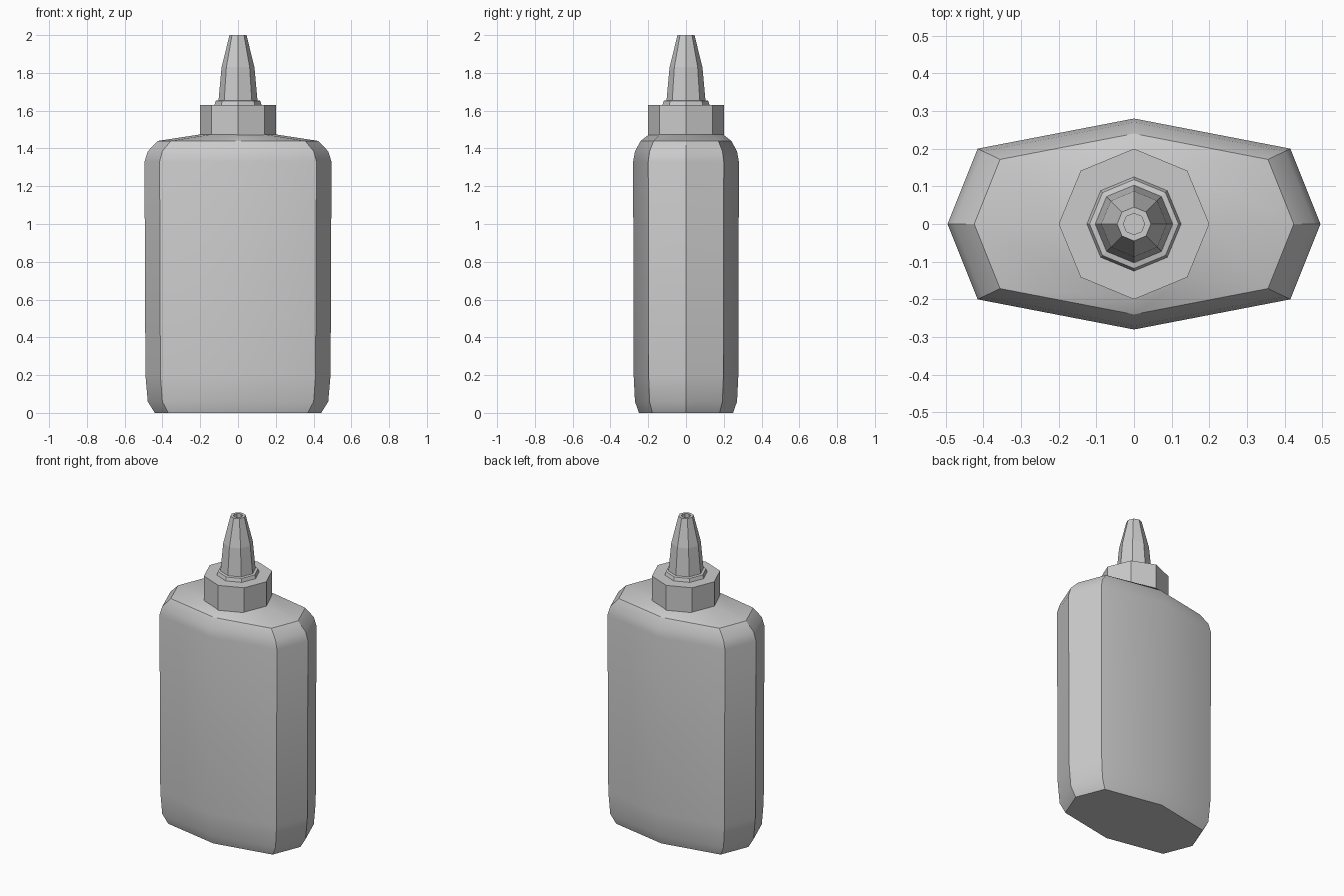
import bpy, bmesh
from math import pi, cos, sin, radians

if "Cube" in bpy.data.objects:
    bpy.data.objects.remove(bpy.data.objects["Cube"])


def loft(name, rings, smooth=False):
    """Skin a stack of 8-sided rings and cap both ends."""
    bm = bmesh.new()
    loops = [[bm.verts.new(p) for p in ring] for ring in rings]
    for a, b in zip(loops, loops[1:]):
        for i in range(8):
            j = (i + 1) % 8
            bm.faces.new((a[i], a[j], b[j], b[i]))
    bm.faces.new(loops[0][::-1])
    bm.faces.new(loops[-1])
    bmesh.ops.recalc_face_normals(bm, faces=bm.faces)
    mesh = bpy.data.meshes.new(name)
    bm.to_mesh(mesh)
    bm.free()
    obj = bpy.data.objects.new(name, mesh)
    bpy.context.collection.objects.link(obj)
    if smooth:
        bpy.ops.object.select_all(action='DESELECT')
        obj.select_set(True)
        bpy.context.view_layer.objects.active = obj
        bpy.ops.object.shade_smooth_by_angle(angle=radians(30))
    return obj


def octagon(r, z):
    return [(r * cos(i * pi / 4), r * sin(i * pi / 4), z) for i in range(8)]


def body_ring(scale, z):
    outline = [(.495, 0), (.415, .2), (0, .28), (-.415, .2),
               (-.495, 0), (-.415, -.2), (0, -.28), (.415, -.2)]
    return [(x * scale, y * scale, z) for x, y in outline]


# Flattened bottle body with rounded rims and sloping shoulder
body_profile = [(.89, 0), (.965, .06), (.99, .2), (1, 1.33), (.965, 1.385), (.857, 1.44)]
loft("bottle_body", [body_ring(s, z) for s, z in body_profile] + [octagon(.195, 1.475)], True)

# Octagonal screw cap
loft("screw_cap", [octagon(.2, 1.468), octagon(.2, 1.63)])

# Collar and tapered nozzle with a recessed opening
nozzle_profile = [(.125, 1.63), (.118, 1.652), (.103, 1.655), (.087, 1.83),
                  (.045, 2.0), (.028, 2.0), (.028, 1.96)]
loft("nozzle", [octagon(r, z) for r, z in nozzle_profile])
